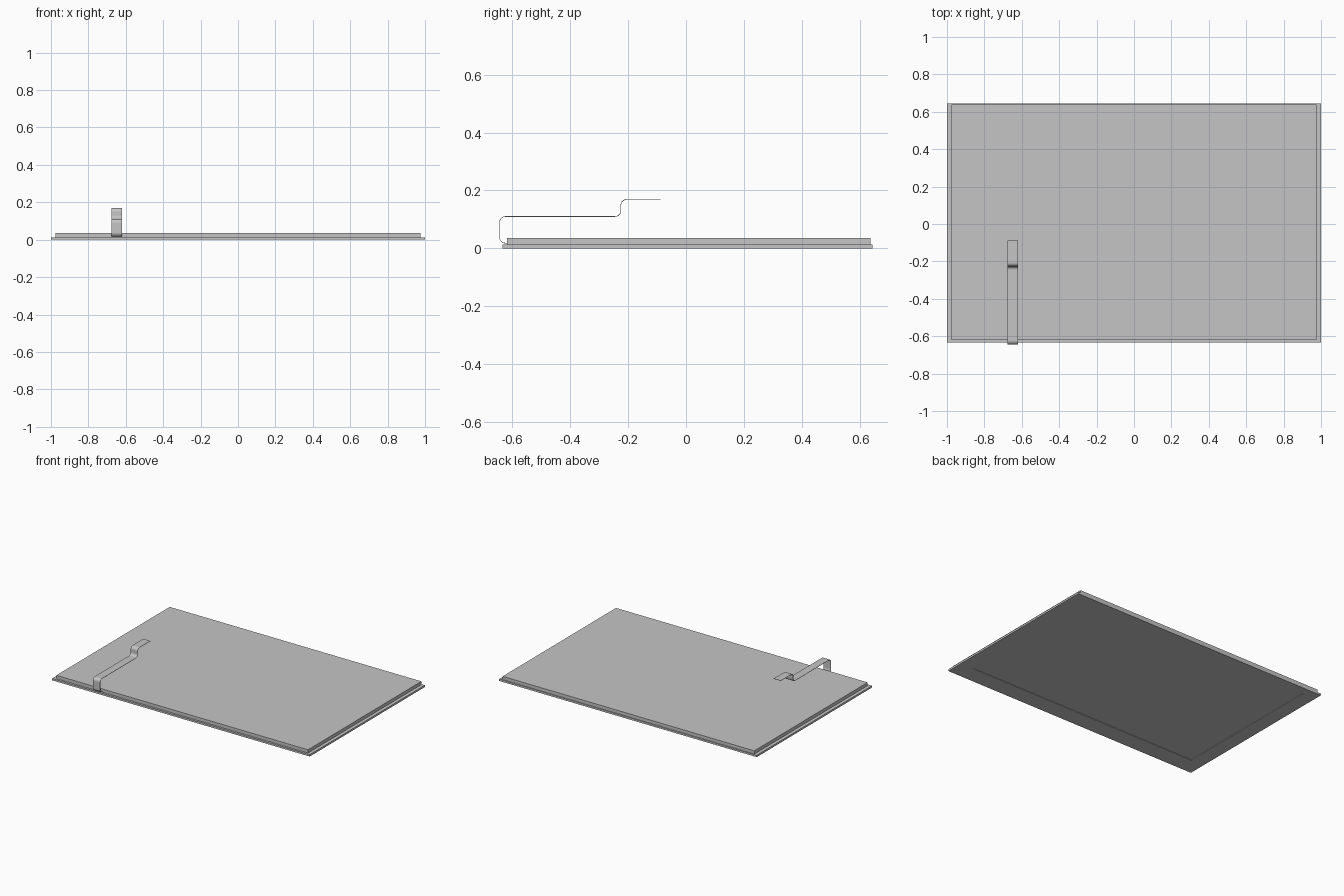
import bpy
import bmesh
from mathutils import Vector

if "Cube" in bpy.data.objects:
    bpy.data.objects.remove(bpy.data.objects["Cube"], do_unlink=True)

grey = bpy.data.materials.new("plain grey")
grey.use_nodes = True
colour = (0.56, 0.56, 0.56, 1)
grey.diffuse_color = colour
grey.node_tree.nodes["Principled BSDF"].inputs["Base Color"].default_value = colour


def add_object(name, bm):
    mesh = bpy.data.meshes.new(name)
    bm.normal_update()
    bm.to_mesh(mesh)
    bm.free()
    mesh.materials.append(grey)
    obj = bpy.data.objects.new(name, mesh)
    bpy.context.collection.objects.link(obj)
    return obj


def slab(name, low, high):
    low, high = Vector(low), Vector(high)
    bm = bmesh.new()
    bmesh.ops.create_cube(bm, size=1)
    bmesh.ops.scale(bm, vec=high - low, verts=bm.verts)
    bmesh.ops.translate(bm, vec=(low + high) / 2, verts=bm.verts)
    return add_object(name, bm)


# Stepped panel: wide base with a slightly smaller, thicker top
base = slab("base_plate", (-1, -0.633, 0), (1, 0.644, 0.013))
slab("top_plate", (-0.977, -0.619, 0.013), (0.977, 0.638, 0.036))

# Very shallow recess in the underside
cutter = slab("recess_cutter", (-0.9, -0.51, -0.02), (0.9, 0.59, 0.004))
cutter.hide_render = True
cutter.hide_viewport = True
cut = base.modifiers.new("recess", "BOOLEAN")
cut.operation = "DIFFERENCE"
cut.solver = "EXACT"
cut.object = cutter

# Bent strip: side profile swept across its width, then rounded bends
profile = [(-0.615, 0.018), (-0.644, 0.018), (-0.644, 0.11),
           (-0.225, 0.11), (-0.225, 0.169), (-0.088, 0.169)]
bm = bmesh.new()
rows = [[bm.verts.new((x, y, z)) for x in (-0.675, -0.619)] for y, z in profile]
for a, b in zip(rows, rows[1:]):
    bm.faces.new((a[0], a[1], b[1], b[0]))
bends = [bm.edges.get(row) for row in rows[1:-1]]
bmesh.ops.bevel(bm, geom=bends, offset=0.02, offset_type="OFFSET",
                segments=6, profile=0.5, affect="EDGES")
strip = add_object("bent_strip", bm)
thick = strip.modifiers.new("thickness", "SOLIDIFY")
thick.thickness = 0.002
thick.offset = 0
